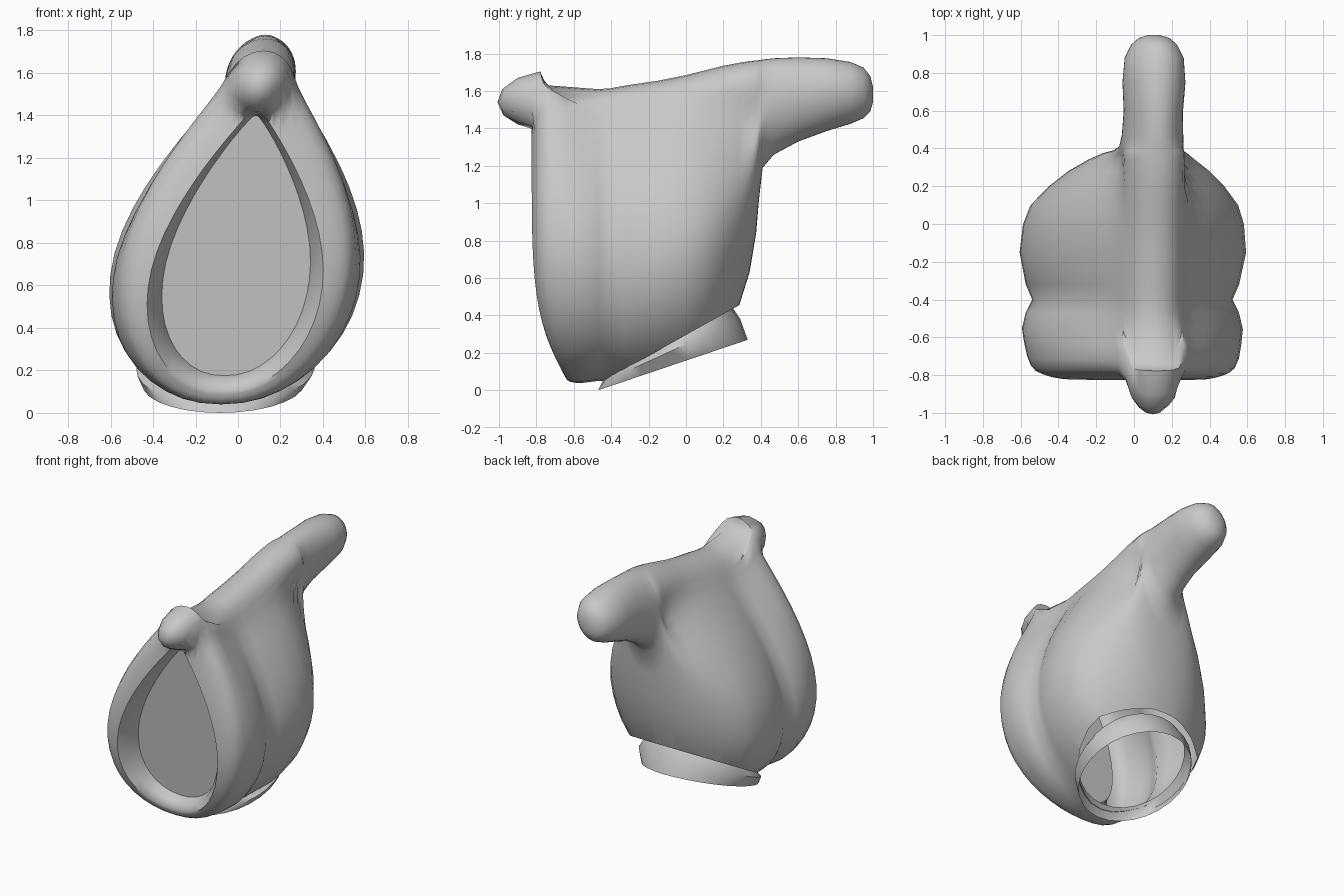
import bpy, bmesh, math
from math import sin, cos, pi, sqrt
from mathutils import Vector

cube = bpy.data.objects.get("Cube")
if cube:
    bpy.data.objects.remove(cube)

cloth = bpy.data.materials.new("light_grey_cloth")
cloth.use_nodes = True
GREY = (0.58, 0.58, 0.58, 1)
cloth.diffuse_color = GREY
cloth.node_tree.nodes["Principled BSDF"].inputs["Base Color"].default_value = GREY

SIDE = 24    # segments from the bottom to the top of a section
PEAK = 0.37  # relative height of the widest point
KNOB_Z, KNOB_R = 1.56, 0.155


def tilt(x, y, z):
    """The whole hood leans a little towards its left."""
    return Vector((x + 0.12 * (z - 0.7), y, z))


def ridge_width(d):
    """Relative width of the rounded top ridge at depth d below the top."""
    u = (d - 0.16) / (0.16 if d < 0.16 else 0.38)
    return sqrt(max(1 - u * u, 0))


def section(y, zb, zt, width, ridge=0.16, lean=0.0, knob=0.0, tube=0.0, taper=0.8):
    """Teardrop ring with a rounded ridge, fading to an oval as tube goes to 1."""
    half = []
    for i in range(SIDE + 1):
        t = (1 - cos(pi * i / SIDE)) / 2
        z = zb + (zt - zb) * t
        drop = width * max(sin(pi * t ** 0.7), 0) ** (0.65 if t < PEAK else taper)
        top = min(ridge, width) * ridge_width(zt - z)
        tear = (drop ** 6 + top ** 6) ** (1 / 6)
        w = tear * (1 - tube) + width * 2 * sqrt(t * (1 - t)) * tube
        r2 = (w * w + (z - KNOB_Z) ** 2) / KNOB_R ** 2
        yy = y + lean * (1 - t) ** 5 - knob * max(1 - r2, 0) ** 0.6
        half.append((w, yy, z))
    right = [(-w, yy, z) for w, yy, z in half[-2:0:-1]]
    return [tilt(*p) for p in half + right]


def loft(rings):
    """Closed skin through equal rings, returned with its two caps."""
    bm = bmesh.new()
    rows = [[bm.verts.new(p) for p in r] for r in rings]
    n = len(rows[0])
    for a, b in zip(rows, rows[1:]):
        for i in range(n):
            j = (i + 1) % n
            bm.faces.new((a[i], a[j], b[j], b[i]))
    caps = [bm.faces.new(rows[0]), bm.faces.new(rows[-1])]
    bmesh.ops.recalc_face_normals(bm, faces=bm.faces[:])
    return bm, caps


def finish(bm, name, angle):
    mesh = bpy.data.meshes.new(name)
    bm.to_mesh(mesh)
    bm.free()
    obj = bpy.data.objects.new(name, mesh)
    bpy.context.collection.objects.link(obj)
    mesh.materials.append(cloth)
    bpy.ops.object.select_all(action="DESELECT")
    obj.select_set(True)
    bpy.context.view_layer.objects.active = obj
    bpy.ops.object.shade_smooth_by_angle(angle=math.radians(angle))


# Hood: face panel, rolled rim with front knob, body, tail
rim = [  # y, bottom, top, half width, ridge, lean
    (-0.67, 0.175, 1.40, 0.345, 0.05, 0.1),
    (-0.76, 0.15, 1.41, 0.37, 0.06, 0.13),
    (-0.825, 0.10, 1.42, 0.41, 0.08, 0.17),
    (-0.82, 0.085, 1.47, 0.44, 0.11, 0.17),
    (-0.81, 0.07, 1.54, 0.475, 0.13, 0.165),
    (-0.795, 0.055, 1.61, 0.51, 0.145, 0.16),
    (-0.77, 0.045, 1.67, 0.535, 0.15, 0.15),
    (-0.72, 0.04, 1.705, 0.555, 0.155, 0.13),
    (-0.64, 0.04, 1.67, 0.57, 0.16, 0.09),
    (-0.56, 0.045, 1.63, 0.58, 0.16, 0.05),
]
body = [  # y, bottom, top, half width, tube, taper
    (-0.47, 0.05, 1.61, 0.56, 0, 0.8),
    (-0.40, 0.05, 1.615, 0.525, 0, 0.8),
    (-0.32, 0.045, 1.63, 0.56, 0, 0.8),
    (-0.15, 0.06, 1.655, 0.595, 0, 0.8),
    (0.0, 0.09, 1.685, 0.58, 0, 0.85),
    (0.1, 0.14, 1.71, 0.545, 0, 0.95),
    (0.2, 0.29, 1.735, 0.46, 0, 1.1),
    (0.28, 0.44, 1.75, 0.37, 0, 1.3),
    (0.34, 0.63, 1.76, 0.28, 0, 1.5),
    (0.375, 0.84, 1.763, 0.22, 0.1, 1.4),
    (0.39, 1.02, 1.765, 0.18, 0.3, 1.2),
    (0.41, 1.19, 1.768, 0.165, 0.7, 1),
]
tail = [
    (0.47, 1.26, 1.775, 0.16, 1, 1),
    (0.6, 1.33, 1.78, 0.155, 1, 1),
    (0.75, 1.385, 1.775, 0.165, 1, 1),
    (0.88, 1.425, 1.755, 0.155, 1, 1),
    (0.95, 1.455, 1.725, 0.12, 1, 1),
    (0.985, 1.49, 1.68, 0.08, 1, 1),
    (1.0, 1.54, 1.62, 0.03, 1, 1),
]
rings = [section(*r, knob=0.2) for r in rim]
rings += [section(y, b, t, w, tube=k, taper=q) for y, b, t, w, k, q in body + tail]
bm, caps = loft(rings)

# Neck hole cut along a slanted plane
bmesh.ops.bisect_plane(
    bm, geom=bm.verts[:] + bm.edges[:] + bm.faces[:],
    plane_co=(0, -0.43, 0.055), plane_no=(0, -0.56, 1), clear_inner=True)
finish(bm, "hood", 55)


# Collar: open flared band around the neck hole
def collar_ring(y0, z0, y1, z1, a, count=28):
    mid, r = (y0 + y1) / 2, (y1 - y0) / 2
    pts = []
    for i in range(count):
        u = 2 * pi * i / count
        y = mid + r * sin(u)
        z = z0 + (z1 - z0) * (y - y0) / (y1 - y0)
        pts.append(tilt(a * cos(u), y, z))
    return pts


bm, caps = loft([
    collar_ring(-0.42, 0.08, 0.25, 0.44, 0.38),
    collar_ring(-0.45, 0.04, 0.29, 0.38, 0.42),
    collar_ring(-0.47, 0.0, 0.33, 0.27, 0.38),
])
bmesh.ops.delete(bm, geom=caps, context="FACES_ONLY")
finish(bm, "neck_collar", 60)
